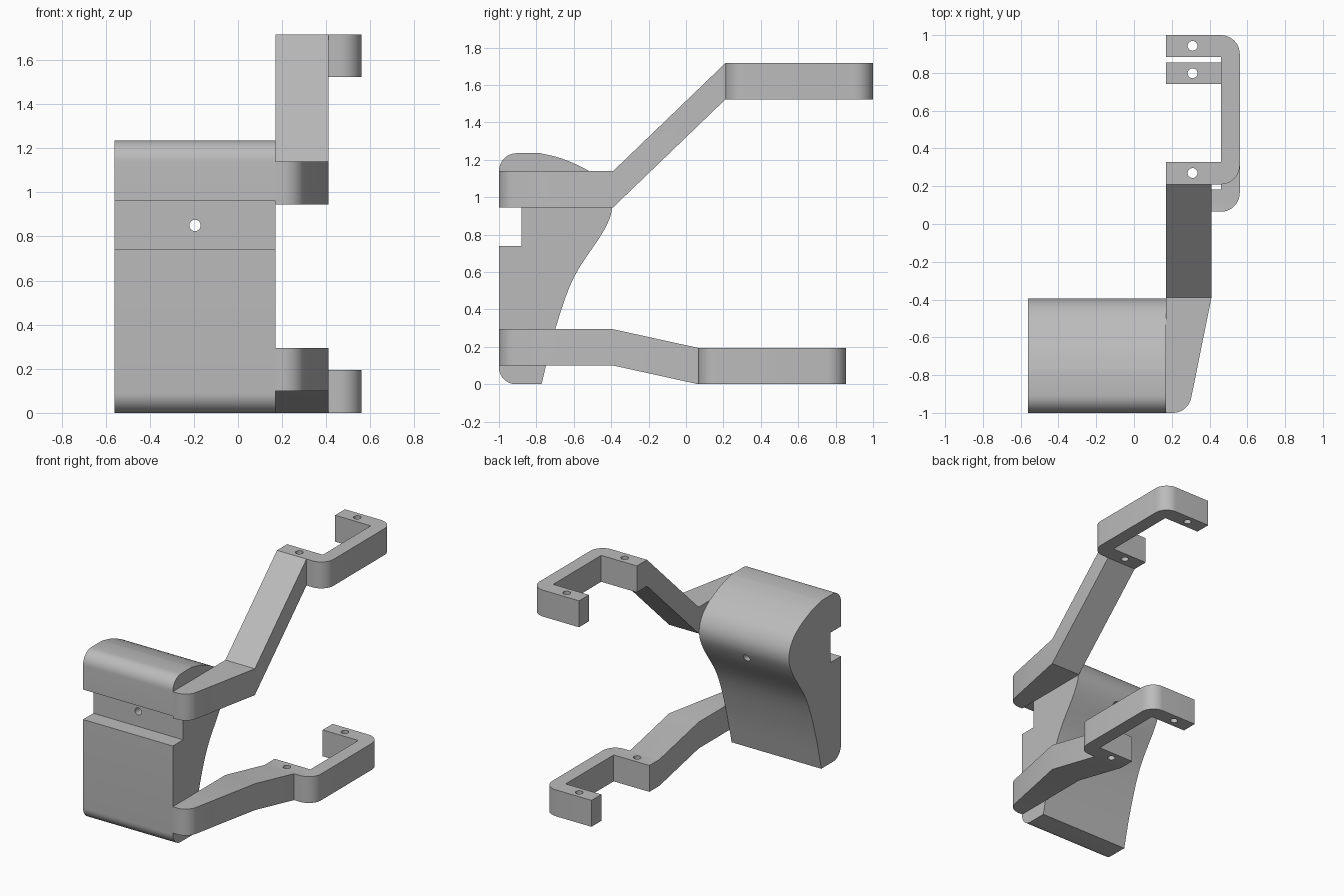
import bpy, bmesh
from math import pi, cos, sin, radians
from mathutils import Matrix, Vector

default = bpy.data.objects.get("Cube")
if default:
    bpy.data.objects.remove(default, do_unlink=True)

grey = bpy.data.materials.new("plain_grey")
grey.use_nodes = True
colour = (0.5, 0.5, 0.5, 1)
grey.diffuse_color = colour
grey.node_tree.nodes["Principled BSDF"].inputs["Base Color"].default_value = colour


def arc(cx, cy, r, start, end, steps=10):
    """Points along a circular fillet, angles in degrees."""
    angles = [radians(start + (end - start) * i / steps) for i in range(steps + 1)]
    return [(cx + r * cos(a), cy + r * sin(a)) for a in angles]


def spline(pts, steps=5):
    """Smooth curve through the given points."""
    ends = [pts[0]] + pts + [pts[-1]]
    out = []
    for i in range(len(pts) - 1):
        a, b, c, d = (Vector(p) for p in ends[i:i + 4])
        for s in range(steps):
            t = s / steps
            p = b + (c - a) * t / 2 + (a * 2 - b * 5 + c * 4 - d) * t * t / 2
            p += (b * 3 - a - c * 3 + d) * t ** 3 / 2
            out.append(tuple(p))
    return out + [pts[-1]]


def solid(name, outlines, direction):
    """Extrude one or more adjoining faces into a closed solid."""
    bm = bmesh.new()
    for outline in outlines:
        bm.faces.new([bm.verts.new(p) for p in outline])
    bmesh.ops.remove_doubles(bm, verts=bm.verts, dist=0.0005)
    new = bmesh.ops.extrude_face_region(bm, geom=bm.faces[:])["geom"]
    moved = [v for v in new if isinstance(v, bmesh.types.BMVert)]
    bmesh.ops.translate(bm, verts=moved, vec=direction)
    bmesh.ops.recalc_face_normals(bm, faces=bm.faces)
    mesh = bpy.data.meshes.new(name)
    bm.to_mesh(mesh)
    bm.free()
    mesh.materials.append(grey)
    obj = bpy.data.objects.new(name, mesh)
    bpy.context.collection.objects.link(obj)
    return obj


def select(obj):
    bpy.ops.object.select_all(action='DESELECT')
    obj.select_set(True)
    bpy.context.view_layer.objects.active = obj


def drill(obj, centre, radius, axis):
    """Cut a round hole right through a part."""
    bm = bmesh.new()
    turn = Matrix.Rotation(pi / 2, 4, 'X') if axis == 'Y' else Matrix()
    bmesh.ops.create_cone(bm, cap_ends=True, segments=24, radius1=radius,
                          radius2=radius, depth=2,
                          matrix=Matrix.Translation(centre) @ turn)
    mesh = bpy.data.meshes.new("drill")
    bm.to_mesh(mesh)
    bm.free()
    mesh.materials.append(grey)
    cutter = bpy.data.objects.new("drill", mesh)
    cutter.hide_render = True
    bpy.context.collection.objects.link(cutter)
    mod = obj.modifiers.new("hole", 'BOOLEAN')
    mod.operation, mod.solver, mod.object = 'DIFFERENCE', 'EXACT', cutter
    select(obj)
    bpy.ops.object.modifier_apply(modifier=mod.name)
    bpy.data.objects.remove(cutter, do_unlink=True)


def finish(obj):
    select(obj)
    bpy.ops.object.shade_smooth_by_angle(angle=radians(30))


INNER, OUTER = 0.17, 0.41      # sides of the arms
LEFT = 0.56                    # half width of the model

# Body: side profile with rounded front edges, front slot and curved back
profile = arc(-0.91, 0.09, 0.09, 270, 180)
profile += [(-1, 0.74), (-0.88, 0.74), (-0.88, 0.96), (-1, 0.96)]
profile += arc(-0.905, 1.14, 0.095, 180, 90)
profile += spline([(-0.78, 1.235), (-0.66, 1.205), (-0.52, 1.14), (-0.43, 1.06),
                   (-0.395, 0.95), (-0.44, 0.82), (-0.6, 0.57), (-0.7, 0.29),
                   (-0.772, 0)])
body = solid("body", [[(-LEFT, y, z) for y, z in profile]], (LEFT + INNER, 0, 0))
drill(body, (-0.195, -0.7, 0.85), 0.026, 'Y')
finish(body)


def arm(name, base_z, clip_y, clip_z):
    """Tapered root, sloping strut and square hook with two screw holes."""
    bend, height = -0.39, 0.194
    back = clip_y + 0.79
    root = [(INNER, bend), (INNER, -1)] + arc(0.205, -0.9, 0.1, 270, 349)
    root += [(OUTER, bend)]
    strut = [(INNER, bend), (OUTER, bend), (OUTER, clip_y), (INNER, clip_y)]
    hook = [(INNER, clip_y), (OUTER, clip_y)]
    hook += arc(LEFT - 0.1, clip_y + 0.1, 0.1, 270, 360)
    hook += arc(LEFT - 0.1, back - 0.1, 0.1, 0, 90)
    hook += [(INNER, back), (INNER, back - 0.115), (0.46, back - 0.115),
             (0.46, clip_y + 0.118), (INNER, clip_y + 0.118)]

    def place(x, y):
        t = min(max((y - bend) / (clip_y - bend), 0), 1)
        return (x, y, base_z + (clip_z - base_z) * t)

    obj = solid(name, [[place(*p) for p in part] for part in (root, strut, hook)],
                (0, 0, height))
    for y in (clip_y + 0.06, back - 0.057):
        drill(obj, (0.31, y, clip_z), 0.026, 'Z')
    finish(obj)


arm("upper_arm", 0.945, 0.21, 1.522)
arm("lower_arm", 0.1, 0.065, 0)
